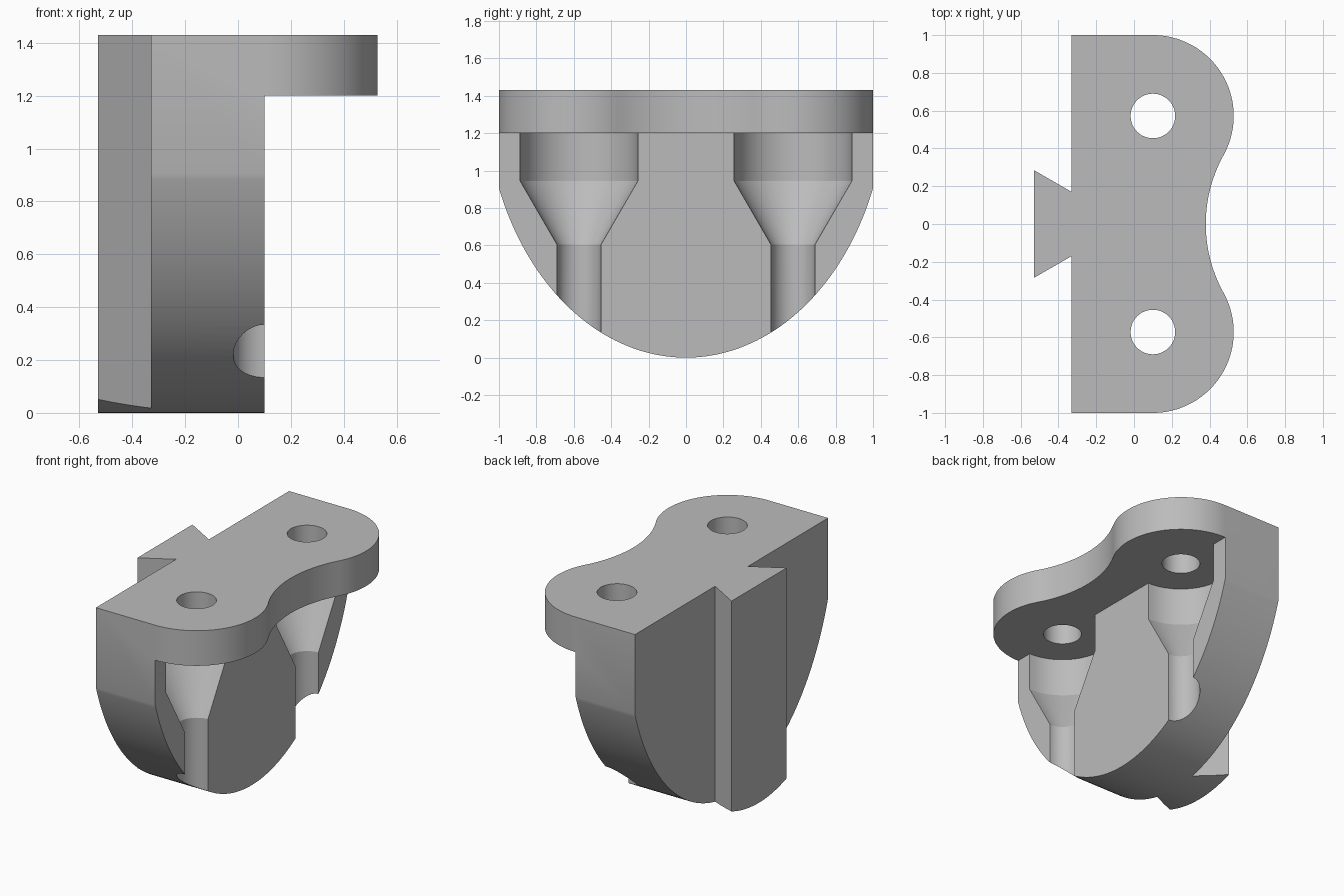
import bpy
import bmesh
from math import sin, cos, pi, radians, atan2, hypot
from mathutils import Vector

if "Cube" in bpy.data.objects:
    bpy.data.objects.remove(bpy.data.objects["Cube"], do_unlink=True)

TOP, PLATE_Z = 1.43, 1.2          # top face and underside of the plate
BACK, FACE = -0.33, 0.1           # flat back and pocketed face of the body
HOLE_Y, LOBE_R, WAIST = 0.572, 0.428, 0.38


def new_object(name, bm):
    bmesh.ops.recalc_face_normals(bm, faces=bm.faces)
    mesh = bpy.data.meshes.new(name)
    bm.to_mesh(mesh)
    bm.free()
    ob = bpy.data.objects.new(name, mesh)
    bpy.context.collection.objects.link(ob)
    return ob


def prism(name, points, sweep):
    """Extrude a closed outline along the sweep vector."""
    bm = bmesh.new()
    face = bm.faces.new([bm.verts.new(p) for p in points])
    out = bmesh.ops.extrude_face_region(bm, geom=[face])
    verts = [g for g in out["geom"] if isinstance(g, bmesh.types.BMVert)]
    bmesh.ops.translate(bm, verts=verts, vec=sweep)
    return new_object(name, bm)


def lathe(name, profile, x, y, steps=48):
    """Closed solid of revolution around a vertical axis."""
    bm = bmesh.new()
    rings = [[bm.verts.new((x + r * cos(2 * pi * i / steps),
                            y + r * sin(2 * pi * i / steps), z))
              for i in range(steps)] for r, z in profile]
    for a, b in zip(rings, rings[1:]):
        for i in range(steps):
            j = (i + 1) % steps
            bm.faces.new((a[i], a[j], b[j], b[i]))
    bm.faces.new(rings[0])
    bm.faces.new(rings[-1])
    return new_object(name, bm)


def arc(cx, cy, r, start, end, n):
    return [(cx + r * cos(start + (end - start) * i / n),
             cy + r * sin(start + (end - start) * i / n)) for i in range(n + 1)]


def boolean(target, cutter, operation):
    mod = target.modifiers.new(operation, "BOOLEAN")
    mod.operation, mod.solver, mod.object = operation, "EXACT", cutter
    bpy.context.view_layer.objects.active = target
    bpy.ops.object.modifier_apply(modifier=mod.name)
    bpy.data.objects.remove(cutter, do_unlink=True)


# Half outline: dovetail, flat back, round lobe, then the tangent waist curve
gap = LOBE_R - WAIST
waist_x = (FACE ** 2 + HOLE_Y ** 2 - gap ** 2) / (2 * (gap + FACE))
turn = atan2(-HOLE_Y, waist_x - FACE)
half = [(-0.53, 0.285), (BACK, 0.17), (BACK, 1.0)]
half += arc(FACE, HOLE_Y, LOBE_R, pi / 2, turn, 36)
half += arc(waist_x, 0, waist_x - WAIST, pi + turn, pi, 14)[1:]
outline = half + [(x, -y) for x, y in reversed(half[:-1])]
bracket = prism("dovetail_bracket", [(x, y, 0) for x, y in outline], Vector((0, 0, TOP)))

# Elliptical underside
curve = [(-1, 1.075 * cos(a), TOP - TOP * sin(a)) for a in (pi * i / 96 for i in range(97))]
curve += [(-1, -1.075, 1.6), (-1, 1.075, 1.6)]
boolean(bracket, prism("underside_cutter", curve, Vector((2, 0, 0))), "INTERSECT")

# Step under the overhanging plate
step = [(FACE, -1.2, -0.2), (FACE, 1.2, -0.2), (FACE, 1.2, PLATE_Z), (FACE, -1.2, PLATE_Z)]
boolean(bracket, prism("step_cutter", step, Vector((1, 0, 0))), "DIFFERENCE")

# Funnel pockets with bolt holes through the plate
funnel = [(0.118, -0.2), (0.118, 0.605), (0.315, 0.945), (0.315, PLATE_Z),
          (0.118, PLATE_Z), (0.118, 1.6)]
for side in (-1, 1):
    boolean(bracket, lathe("pocket_cutter", funnel, FACE, side * HOLE_Y), "DIFFERENCE")

# Plain grey finish
grey = bpy.data.materials.new("plain grey")
grey.use_nodes = True
colour = (0.5, 0.5, 0.5, 1)
grey.diffuse_color = colour
grey.node_tree.nodes["Principled BSDF"].inputs["Base Color"].default_value = colour
bracket.data.materials.clear()
bracket.data.materials.append(grey)

bpy.ops.object.select_all(action="DESELECT")
bracket.select_set(True)
bpy.context.view_layer.objects.active = bracket
bpy.ops.object.shade_smooth_by_angle(angle=radians(25))
